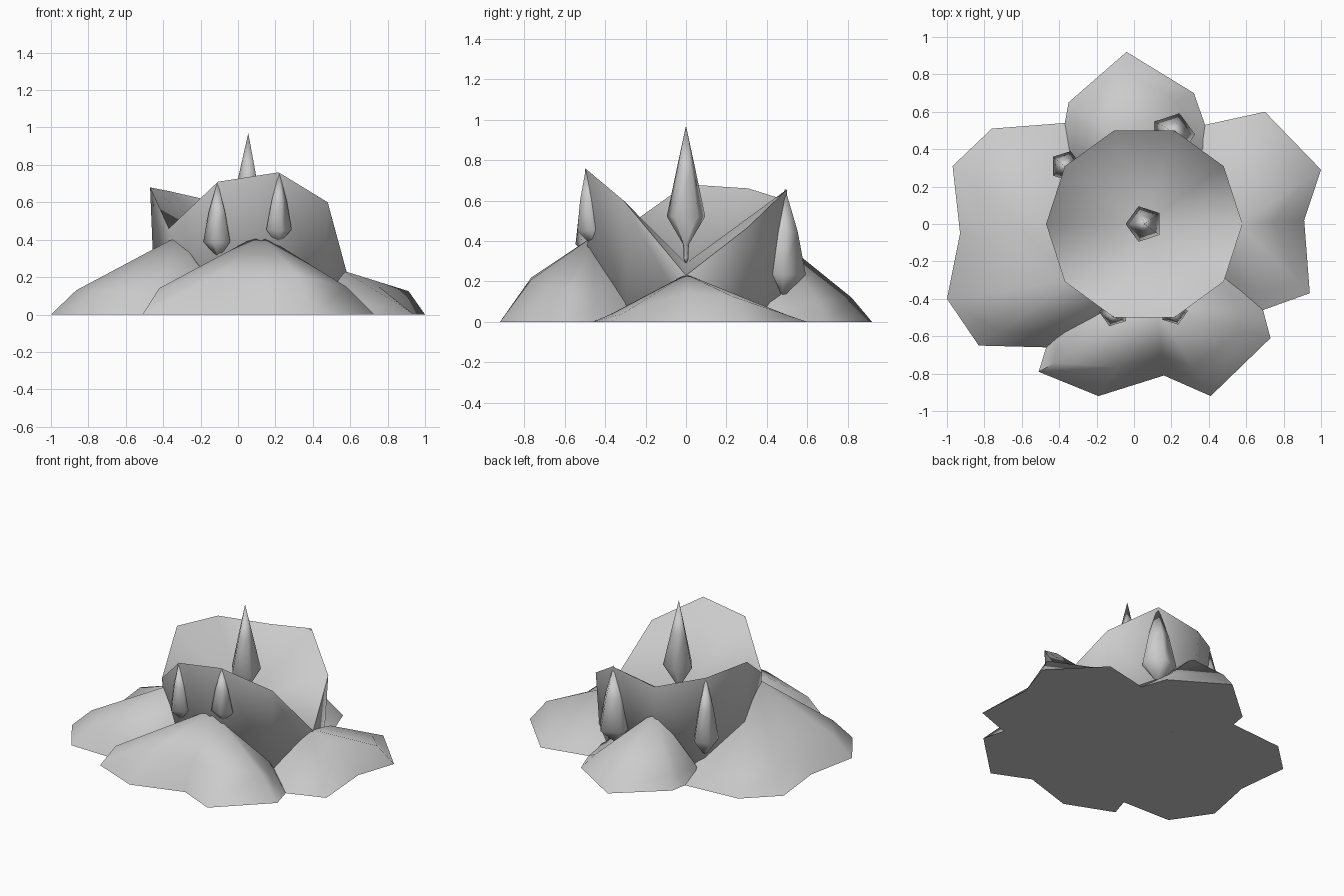
import bpy, math
from mathutils import Vector

cube = bpy.data.objects.get("Cube")
if cube:
    bpy.data.objects.remove(cube, do_unlink=True)

grey = bpy.data.materials.new("pale_grey")
grey.use_nodes = True
GREY = (0.6, 0.6, 0.6, 1)
grey.diffuse_color = GREY
grey.node_tree.nodes["Principled BSDF"].inputs["Base Color"].default_value = GREY
CUP_X = .055


def make(name, verts, faces, angle):
    """Mesh object with consistent normals and angle-limited smooth shading."""
    mesh = bpy.data.meshes.new(name)
    mesh.from_pydata([tuple(v) for v in verts], [], faces)
    mesh.materials.append(grey)
    ob = bpy.data.objects.new(name, mesh)
    bpy.context.collection.objects.link(ob)
    bpy.ops.object.select_all(action='DESELECT')
    ob.select_set(True)
    bpy.context.view_layer.objects.active = ob
    bpy.ops.object.mode_set(mode='EDIT')
    bpy.ops.mesh.select_all(action='SELECT')
    bpy.ops.mesh.normals_make_consistent(inside=False)
    bpy.ops.object.mode_set(mode='OBJECT')
    bpy.ops.object.shade_smooth_by_angle(angle=math.radians(angle))


def leaf(name, apex, outline):
    """Domed leaf; outline rows are x, y, shoulder inset, shoulder height."""
    n = len(outline)
    peak = Vector(apex)
    ground = [Vector((x, y, 0)) for x, y, t, z in outline]
    shoulder = []
    for v, (x, y, t, z) in zip(ground, outline):
        s = v.lerp(peak, t)
        s.z = z
        shoulder.append(s)
    verts = ground + shoulder + [peak, Vector((CUP_X, 0, 0))]
    top, core = 2 * n, 2 * n + 1
    faces = []
    for i in range(n - 1):
        faces.append((i, i + 1, n + i + 1, n + i))
        faces.append((n + i, n + i + 1, top))
        faces.append((i + 1, i, core))
    for i in (0, n - 1):
        faces += [(i, n + i, core), (n + i, top, core)]
    make(name, verts, faces, 60)


def drop(name, base, tip, radius, profile):
    """Five-sided lathed drop between two points, one corner facing outward."""
    a, b = Vector(base), Vector(tip)
    turn = Vector((0, 0, 1)).rotation_difference(b - a)
    phase = math.atan2(a.y, a.x - CUP_X)
    verts = [a]
    for t, r in profile:
        for k in range(5):
            ang = phase + math.tau * k / 5
            spoke = Vector((math.cos(ang), math.sin(ang), 0)) * r * radius
            verts.append(a.lerp(b, t) + turn @ spoke)
    verts.append(b)
    last, rings = len(verts) - 1, len(profile)
    faces = []
    for k in range(5):
        m = (k + 1) % 5
        faces.append((0, 1 + m, 1 + k))
        for j in range(rings - 1):
            p, q = 1 + 5 * j, 6 + 5 * j
            faces.append((p + k, p + m, q + m, q + k))
        p = 1 + 5 * (rings - 1)
        faces.append((p + k, p + m, last))
    make(name, verts, faces, 75)


# Ground leaves
leaf("front_leaf", (.12, -.45, .43),
     [(-.42, -.5, .15, .1), (-.51, -.79, .14, .14), (-.19, -.92, .33, .22),
      (.16, -.81, .3, .18), (.41, -.92, .33, .21), (.73, -.61, .25, .15),
      (.69, -.46, .2, .08), (.5, -.27, .15, .1)])
leaf("left_leaf", (.56, 0, .235),
     [(.5, -.35, .2, .06), (.69, -.46, .2, .04), (.94, -.37, .15, .04),
      (.91, .02, .45, .15), (1, .29, .2, .125), (.7, .6, .15, .03),
      (.38, .53, .2, .06)])
leaf("back_leaf", (-.09, .46, .41),
     [(.42, .4, .2, .08), (.38, .53, .2, .06), (.32, .7, .2, .1), (-.04, .92, .22, .12),
      (-.35, .65, .2, .08), (-.37, .54, .2, .06), (-.36, .35, .15, .08)])
leaf("right_leaf", (-.32, -.3, .42),
     [(-.3, .4, .15, .08), (-.37, .54, .2, .05), (-.76, .51, .2, .08),
      (-.97, .31, .2, .08), (-.93, -.05, .2, .09), (-1, -.4, .2, .13),
      (-.83, -.65, .2, .12), (-.45, -.66, .2, .12), (-.15, -.52, .2, .22)])

# Ten-sided cup with an uneven rim
rim_heights = [.23, .47, .655, .6, .66, .68, .46, .71, .76, .6]
verts, faces = [], []
for k, h in enumerate(rim_heights):
    ang = math.tau * k / 10
    c, s = math.cos(ang) * .525, math.sin(ang) * .525
    verts += [(CUP_X + c, s, h), (CUP_X + c * .95, s * .95, .04)]
verts += [(CUP_X, 0, .29), (CUP_X, 0, .04)]
for k in range(10):
    a, b = 2 * k, 2 * ((k + 1) % 10)
    faces += [(a, b, 20), (a, a + 1, b + 1, b), (a + 1, 21, b + 1)]
make("cup", verts, faces, 95)

# Central spike on a thin stalk
drop("center_spike", (CUP_X, 0, .28), (CUP_X, 0, .97), .1,
     [(.05, .12), (.15, .15), (.35, 1), (.68, .5)])

# Drops half sunk into the wall under the rim
hanging = [(.02, .2), (.2, 1), (.6, .6)]
drop("front_drop_right", (-.105, -.465, .31), (-.11, -.495, .71), .08, hanging)
drop("front_drop_left", (.21, -.46, .38), (.22, -.495, .76), .075, hanging)
drop("back_drop_left", (.205, .475, .13), (.215, .49, .66), .12, hanging)
drop("back_drop_right", (-.365, .31, .13), (-.365, .305, .66), .085, hanging)
